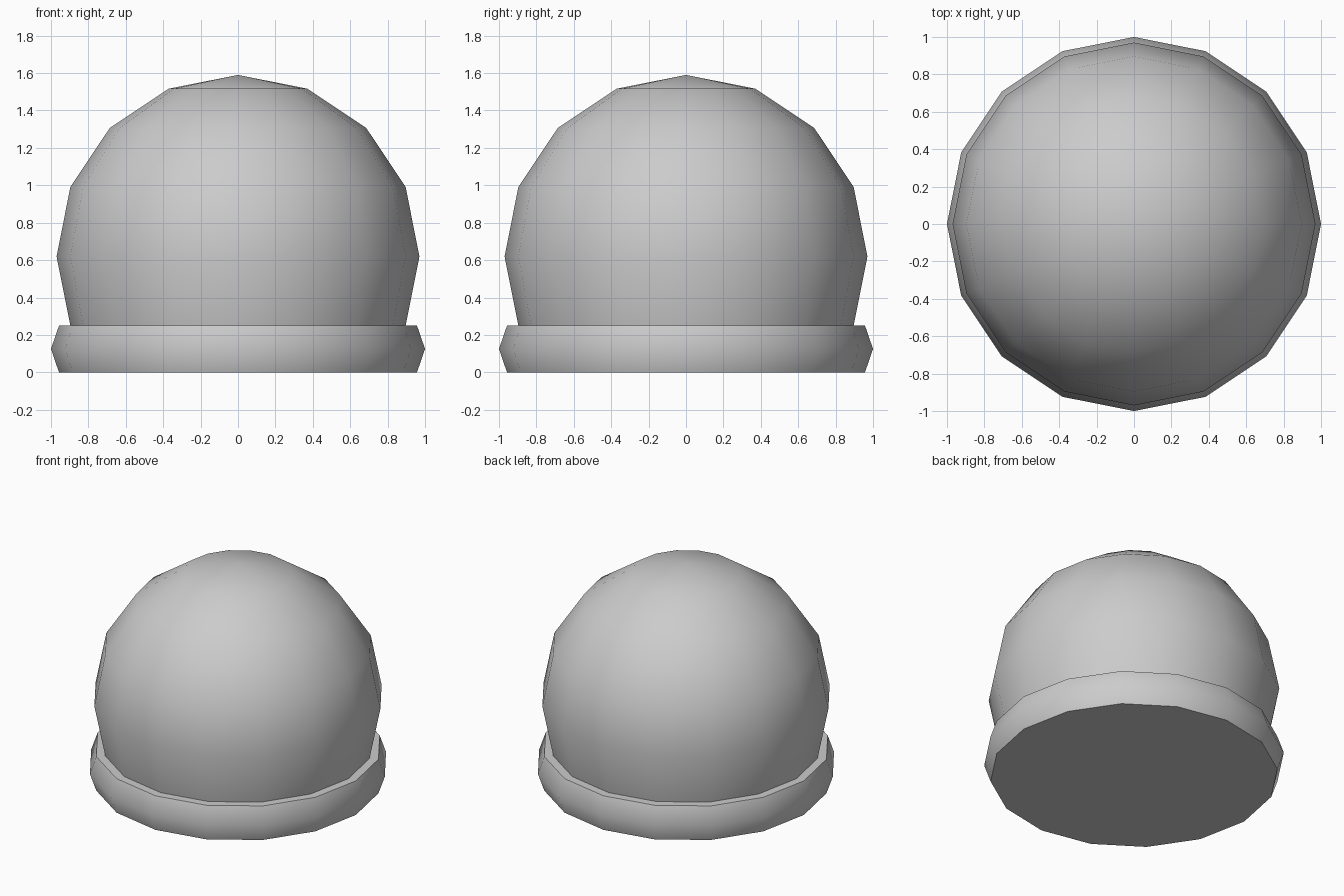
import bpy, bmesh, math

if "Cube" in bpy.data.objects:
    bpy.data.objects.remove(bpy.data.objects["Cube"])

SIDES = 16


def lathe(name, profile):
    """Revolve (radius, z) points, bottom to top; close both ends."""
    bm = bmesh.new()
    rings = []
    for r, z in profile:
        if r == 0:
            rings.append([bm.verts.new((0, 0, z))] * SIDES)
        else:
            rings.append([bm.verts.new((r * math.cos(a), r * math.sin(a), z))
                          for a in (2 * math.pi * i / SIDES for i in range(SIDES))])
    for lo, hi in zip(rings, rings[1:]):
        for i in range(SIDES):
            j = (i + 1) % SIDES
            bm.faces.new(list(dict.fromkeys((lo[i], lo[j], hi[j], hi[i]))))
    bm.faces.new(rings[0][::-1])
    if profile[-1][0] > 0:
        bm.faces.new(rings[-1])
    bmesh.ops.recalc_face_normals(bm, faces=bm.faces)
    mesh = bpy.data.meshes.new(name)
    bm.to_mesh(mesh)
    bm.free()
    obj = bpy.data.objects.new(name, mesh)
    bpy.context.collection.objects.link(obj)
    bpy.ops.object.select_all(action='DESELECT')
    obj.select_set(True)
    bpy.context.view_layer.objects.active = obj
    bpy.ops.object.shade_smooth_by_angle(angle=math.radians(45))
    return obj


# Flat-bottomed collar with a bulged rim
lathe("base_ring", [(0.957, 0), (1.0, 0.125), (0.957, 0.25)])

# Truncated sphere sitting on the collar
R, CZ = 0.97, 0.62
dome = [(R * math.cos(math.radians(t)), CZ + R * math.sin(math.radians(t)))
        for t in (-22.5, 0, 22.5, 45, 67.5)]
lathe("dome", dome + [(0, CZ + R)])
